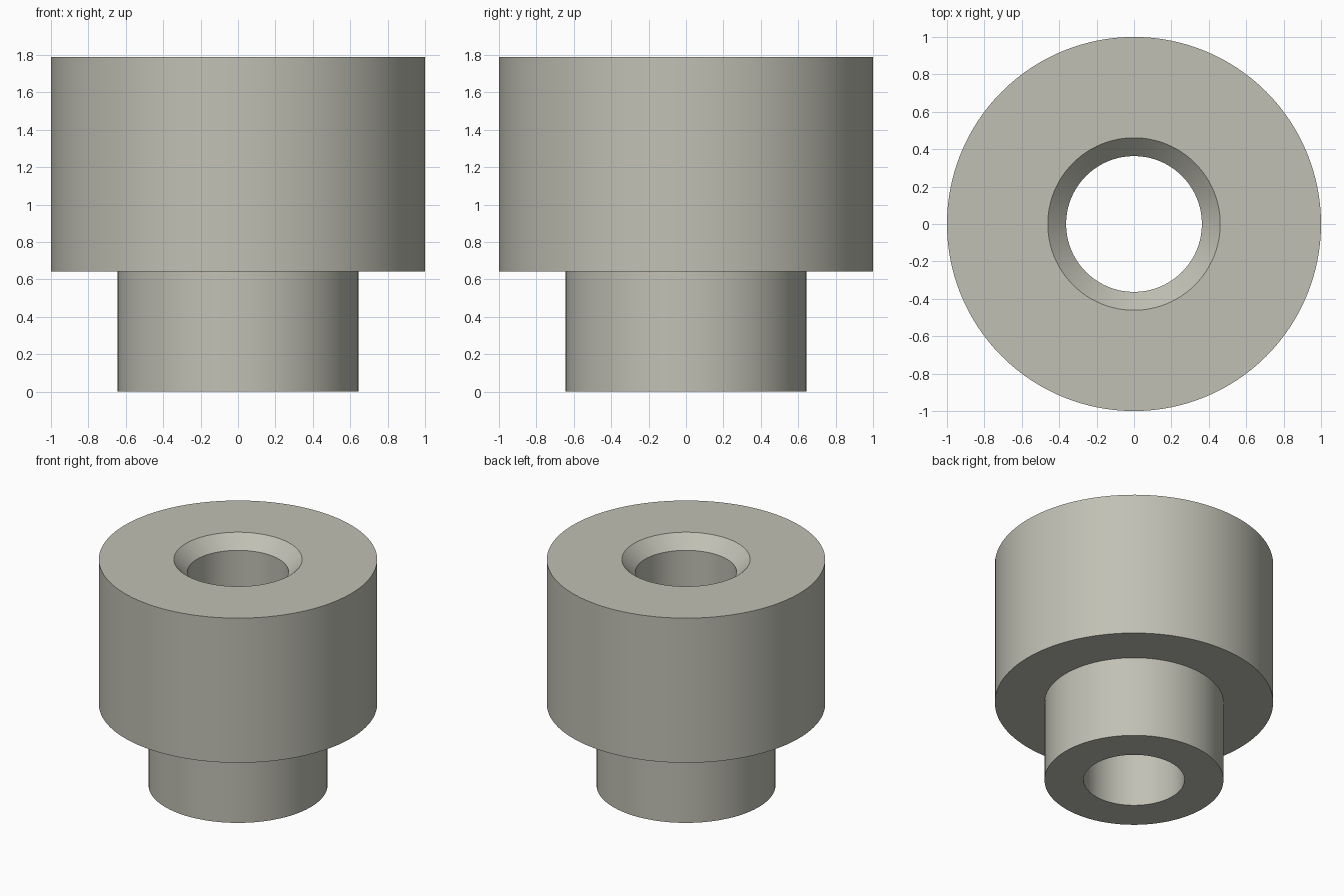
import bpy
import bmesh
import math

cube = bpy.data.objects.get("Cube")
if cube:
    bpy.data.objects.remove(cube, do_unlink=True)

SEGMENTS = 128
HEIGHT, STEP = 1.79, 0.643
HEAD_R, NECK_R = 1.0, 0.643
BORE_R, CHAMFER = 0.363, 0.098

# Plain warm grey metal
metal = bpy.data.materials.new("warm_grey")
metal.use_nodes = True
colour = (0.53, 0.53, 0.46, 1)
metal.diffuse_color = colour
metal.node_tree.nodes["Principled BSDF"].inputs["Base Color"].default_value = colour


def lathe(name, profile):
    """Spin a closed (radius, height) profile around the z axis."""
    bm = bmesh.new()
    verts = [bm.verts.new((r, 0, z)) for r, z in profile]
    edges = [bm.edges.new((v, verts[i - 1])) for i, v in enumerate(verts)]
    bmesh.ops.spin(bm, geom=verts + edges, cent=(0, 0, 0), axis=(0, 0, 1),
                   angle=math.tau, steps=SEGMENTS)
    bmesh.ops.remove_doubles(bm, verts=bm.verts, dist=0.0001)
    bmesh.ops.recalc_face_normals(bm, faces=bm.faces)
    mesh = bpy.data.meshes.new(name)
    bm.to_mesh(mesh)
    bm.free()
    mesh.materials.append(metal)
    obj = bpy.data.objects.new(name, mesh)
    bpy.context.collection.objects.link(obj)
    bpy.ops.object.select_all(action="DESELECT")
    obj.select_set(True)
    bpy.context.view_layer.objects.active = obj
    bpy.ops.object.shade_smooth_by_angle(angle=math.radians(30))
    return obj


# Stepped bushing: narrow neck, wide head, through bore with chamfered mouth
lathe("stepped_bushing", [
    (BORE_R, 0),
    (NECK_R, 0),
    (NECK_R, STEP),
    (HEAD_R, STEP),
    (HEAD_R, HEIGHT),
    (BORE_R + CHAMFER, HEIGHT),
    (BORE_R, HEIGHT - CHAMFER),
])
